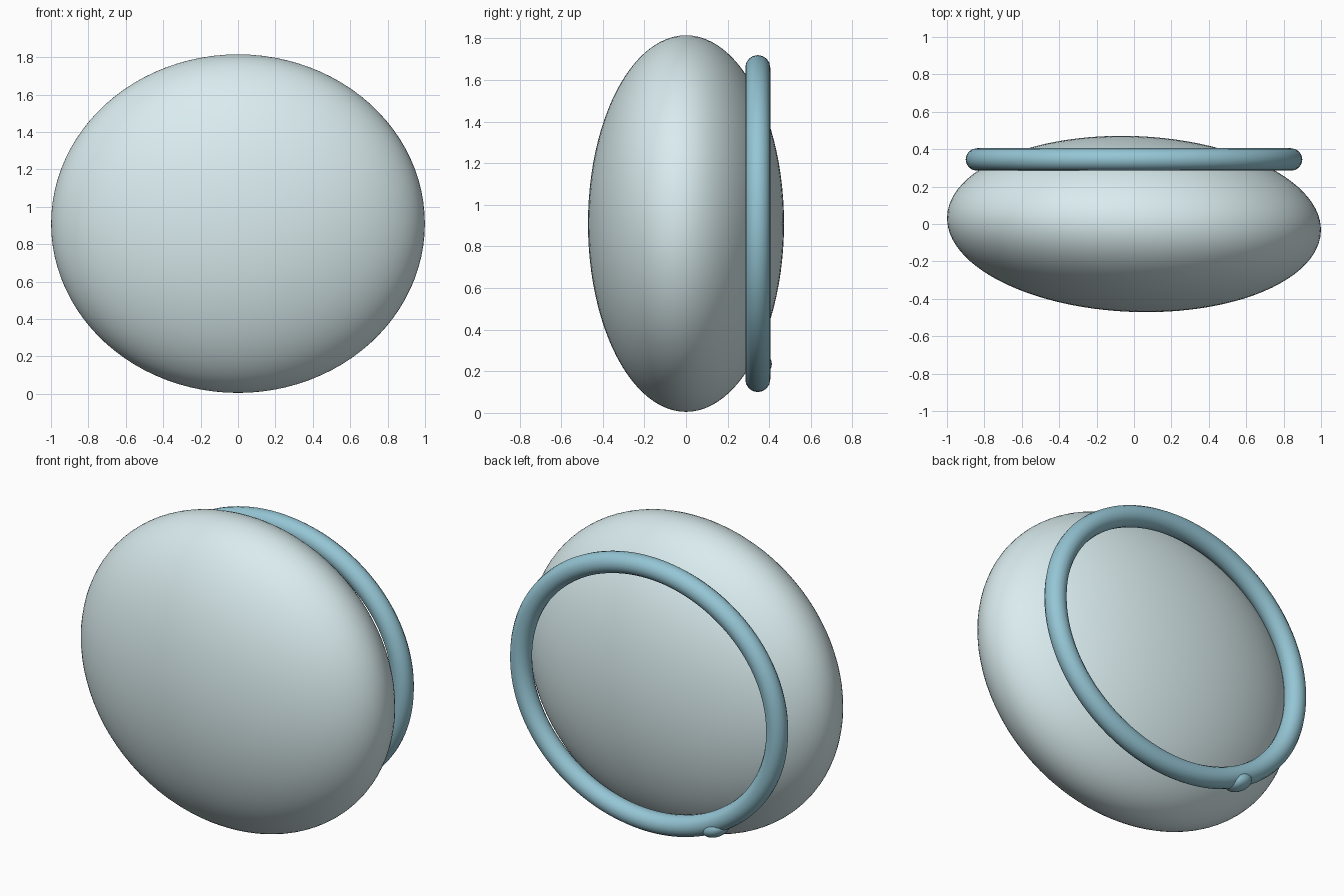
import bpy
import math

if "Cube" in bpy.data.objects:
    bpy.data.objects.remove(bpy.data.objects["Cube"])

CENTRE_Z = 0.91


def material(name, colour):
    mat = bpy.data.materials.new(name)
    mat.diffuse_color = colour
    mat.use_nodes = True
    mat.node_tree.nodes["Principled BSDF"].inputs["Base Color"].default_value = mat.diffuse_color
    return mat


def finish(name, mat, scale):
    obj = bpy.context.object
    obj.name = name
    obj.scale = scale
    obj.data.materials.append(mat)
    bpy.ops.object.shade_smooth()
    return obj


pale = material("pale_glass", (0.70, 0.84, 0.86, 1))
blue = material("blue_rim", (0.30, 0.56, 0.66, 1))

# Flattened body, turned slightly about the vertical axis
bpy.ops.mesh.primitive_uv_sphere_add(segments=96, ring_count=48, radius=1,
                                     location=(0, 0, CENTRE_Z))
body = finish("body", pale, (1.0, 0.47, 0.905))
body.rotation_euler.z = math.radians(-2.3)

# Rear ring: oval path with a round cross-section
bpy.ops.curve.primitive_bezier_circle_add(radius=1)
ring = bpy.context.object
for p in ring.data.splines[0].bezier_points:
    for attr in ("co", "handle_left", "handle_right"):
        v = getattr(p, attr).copy()
        v.x *= 0.84
        v.y *= 0.75
        setattr(p, attr, v)
ring.data.resolution_u = 32
ring.data.bevel_depth = 0.06
ring.data.bevel_resolution = 6
ring.location = (0, 0.345, CENTRE_Z)
ring.rotation_euler.x = math.radians(90)
bpy.ops.object.convert(target='MESH')
finish("rear_ring", blue, (1, 1, 1))

# Small bead sunk into the lower part of the ring
bpy.ops.mesh.primitive_uv_sphere_add(segments=32, ring_count=16, radius=1,
                                     location=(-0.44, 0.345, 0.235))
bead = finish("ring_bead", blue, (0.085, 0.068, 0.05))
bead.rotation_euler.y = math.radians(28)
